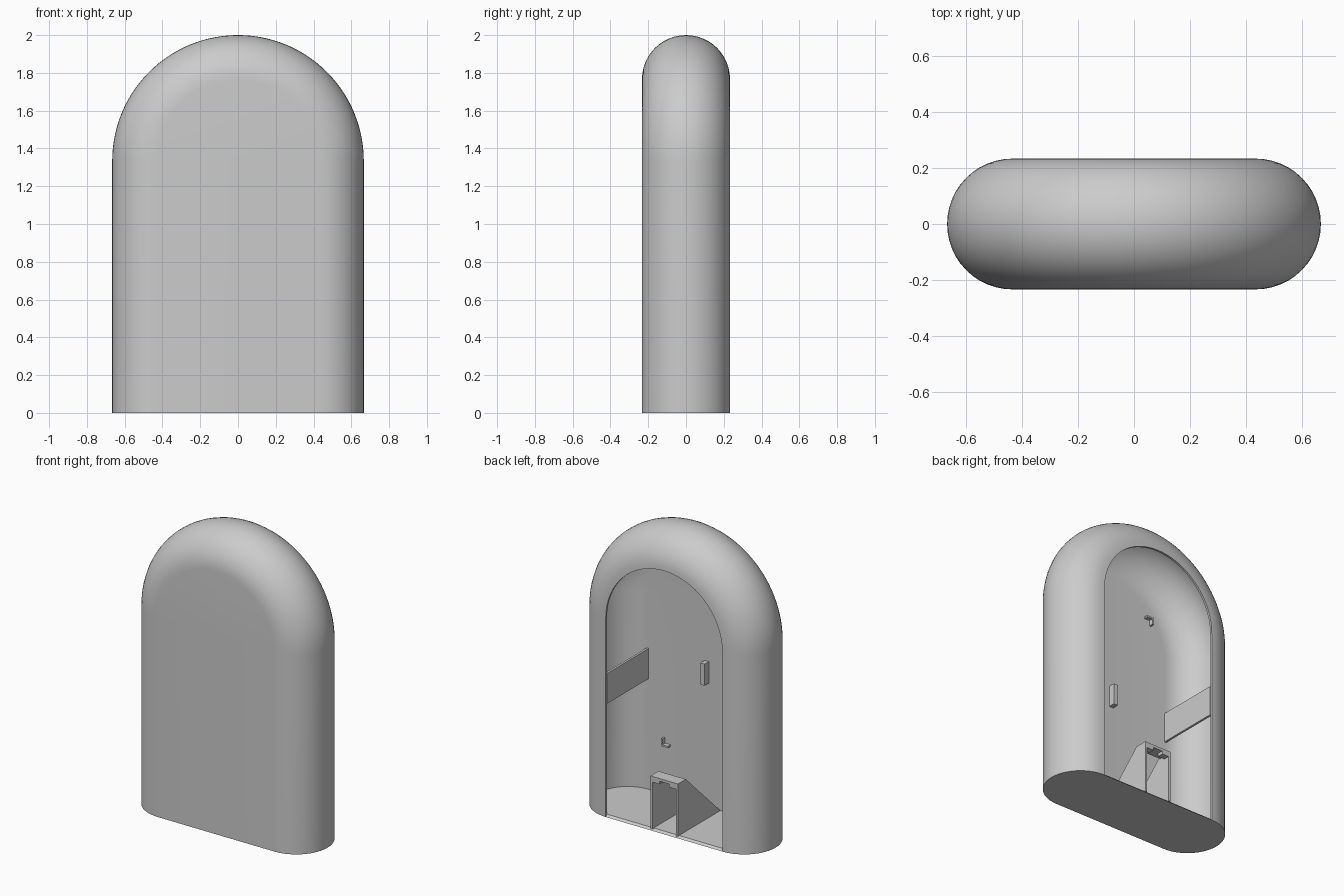
import bpy, bmesh
from math import sin, cos, pi

cube = bpy.data.objects.get("Cube")
if cube:
    bpy.data.objects.remove(cube, do_unlink=True)

grey = bpy.data.materials.new("plain_grey")
grey.use_nodes = True
grey.diffuse_color = (0.6, 0.6, 0.6, 1)
grey.node_tree.nodes["Principled BSDF"].inputs["Base Color"].default_value = (0.6, 0.6, 0.6, 1)

HALF = 0.433     # half width of the flat front and of the rear opening
R = 0.233        # radius of the rounded sides, half the depth
WALL = 0.014     # shell thickness
SPRING = 2 - HALF - R   # height where the arch starts
IN = R - WALL    # half depth of the cavity


def finish(name, bm, smooth=False):
    bmesh.ops.recalc_face_normals(bm, faces=bm.faces)
    mesh = bpy.data.meshes.new(name)
    bm.to_mesh(mesh)
    bm.free()
    mesh.materials.append(grey)
    obj = bpy.data.objects.new(name, mesh)
    bpy.context.collection.objects.link(obj)
    if smooth:
        bpy.ops.object.select_all(action='DESELECT')
        obj.select_set(True)
        bpy.context.view_layer.objects.active = obj
        bpy.ops.object.shade_smooth_by_angle(angle=pi / 6)
    return obj


def prism(name, profile, x0, x1):
    """Extrude a (y, z) outline from x0 to x1."""
    bm = bmesh.new()
    a, b = [[bm.verts.new((x, y, z)) for y, z in profile] for x in (x0, x1)]
    bm.faces.new(a)
    bm.faces.new(b)
    for i in range(len(a)):
        j = (i + 1) % len(a)
        bm.faces.new((a[i], a[j], b[j], b[i]))
    return finish(name, bm)


def box(name, x0, x1, y0, y1, z0, z1):
    return prism(name, [(y0, z0), (y1, z0), (y1, z1), (y0, z1)], x0, x1)


# Hollow arched shell: arch-shaped rings from the front, round the rim, back inside
bm = bmesh.new()


def arch_ring(radius, y, floor, steps=56):
    pts = [(radius, floor)]
    pts += [(radius * cos(pi * i / steps), SPRING + radius * sin(pi * i / steps))
            for i in range(steps + 1)]
    pts.append((-radius, floor))
    return [bm.verts.new((x, y, z)) for x, z in pts]


SEG = 24
angles = [-pi / 2 + pi * i / SEG for i in range(SEG + 1)]
outer = [arch_ring(HALF + R * cos(a), R * sin(a), 0) for a in angles]
inner = [arch_ring(HALF + IN * cos(a), IN * sin(a), WALL) for a in angles]
rings = outer + inner[::-1]
for p, q in zip(rings, rings[1:]):
    for i in range(len(p) - 1):
        bm.faces.new((p[i], p[i + 1], q[i + 1], q[i]))
for side in (outer, inner):
    bm.faces.new(side[0])                                              # flat front
    bm.faces.new([r[0] for r in side] + [r[-1] for r in side[::-1]])   # floor
bm.faces.new((outer[-1][0], outer[-1][-1], inner[-1][-1], inner[-1][0]))  # sill
finish("arched_shell", bm, smooth=True)

# Parts mirrored to both sides
for s, side in ((1, "left"), (-1, "right")):
    box(f"{side}_side_plate", s * 0.43, s * 0.445, -IN - 0.003, IN + 0.003, 0.757, 0.96)

    # Corner holders on the inside of the front wall
    for level, z0, z1, shelf in (("lower", 0.345, 0.395, 0.345), ("upper", 1.54, 1.59, 1.578)):
        box(f"{side}_{level}_holder_upright", s * 0.308, s * 0.32,
            -IN - 0.003, -0.19, z0, z1)
        box(f"{side}_{level}_holder_shelf", s * 0.268, s * 0.308,
            -IN - 0.003, -0.19, shelf, shelf + 0.012)

    # Sloped gussets of the socket stand
    prism(f"{side}_stand_gusset",
          [(0.231, 0.01), (0.231, 0.364), (0.147, 0.364), (-IN, WALL)],
          s * 0.087, s * 0.102)
    box(f"{side}_stand_tab", s * 0.035, s * 0.087, 0.19, 0.231, 0.325, 0.346)

# Top of the socket stand
box("stand_top", -0.087, 0.087, 0.147, 0.231, 0.346, 0.364)

# Small rest in the middle of the front wall
box("centre_rest", -0.016, 0.016, -IN - 0.003, -0.175, 0.845, 0.99)
